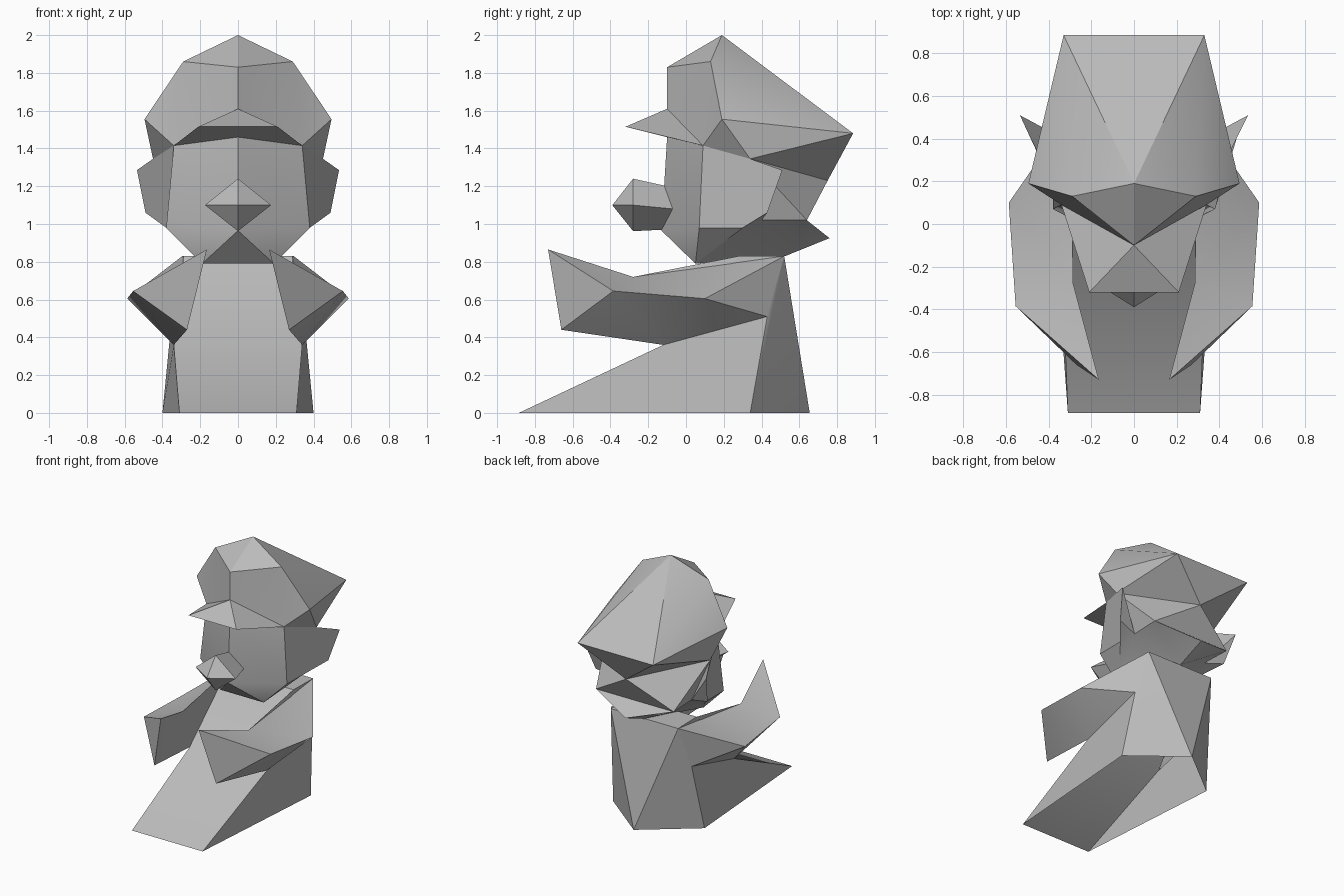
import bpy, bmesh, math

cube = bpy.data.objects.get("Cube")
if cube:
    bpy.data.objects.remove(cube)

grey = bpy.data.materials.new("plain_grey")
grey.use_nodes = True
colour = (0.5, 0.5, 0.5, 1)
grey.diffuse_color = colour
grey.node_tree.nodes["Principled BSDF"].inputs["Base Color"].default_value = colour


def build(name, points, faces):
    """Facets spelled by corner letters; a lowercase letter is the corner mirrored in x."""
    bm = bmesh.new()
    verts = {}

    def corner(letter):
        x, y, z = points[letter.upper()]
        key = letter if x else letter.upper()
        if key not in verts:
            verts[key] = bm.verts.new((x if key.isupper() else -x, y, z))
        return verts[key]

    for face in faces.split():
        for word in (face, face.swapcase()[::-1]):
            corners = [corner(c) for c in word]
            if not bm.faces.get(corners) and not any(
                    set(f.verts) == set(corners) for f in bm.faces):
                bm.faces.new(corners)
    bmesh.ops.recalc_face_normals(bm, faces=bm.faces)
    mesh = bpy.data.meshes.new(name)
    bm.to_mesh(mesh)
    bm.free()
    mesh.materials.append(grey)
    obj = bpy.data.objects.new(name, mesh)
    bpy.context.collection.objects.link(obj)
    bpy.ops.object.select_all(action='DESELECT')
    obj.select_set(True)
    bpy.context.view_layer.objects.active = obj
    bpy.ops.object.shade_smooth_by_angle(angle=math.radians(25))
    return obj


# corners where cap meets head
rim = {
    "H": (.34, .09, 1.415),   # temple
    "K": (.45, .34, 1.345),   # behind the temple
    "M": (0, .75, 1.23),      # nape
    "Q": (0, -.1, 1.46),      # forehead
}

# cap with crown, peak and swept back
build("cap", rim | {
    "A": (0, .19, 2), "B": (.29, .13, 1.86), "C": (.495, .19, 1.555),
    "D": (.33, .885, 1.48), "F": (0, -.1, 1.83), "G": (0, -.1, 1.61),
    "T": (.21, -.32, 1.515),
}, "AdD ABD BCD ABF BCH FBHG GTt GTH TtQ TQH CHK CKD DMK DdM")

# head with flared sides, chin and hair tail
build("head", rim | {
    "R": (0, -.13, .965), "J": (.38, .07, .98), "L": (.19, .05, .79),
    "X": (.535, .51, 1.285), "Y": (.49, .43, 1.06), "Z": (.38, .3, .98),
    "W": (.33, .4, 1.02), "N": (.34, .64, 1.02), "P": (0, .76, .925),
    "V": (0, .525, .83),
}, "QHJR RJL RLl HKXYZJ KXW XYW YZW KWN KNM MNn Nnp NWV NVP JZL ZWL WVL LlV")

# pointed nose
build("nose", {
    "F": (0, -.39, 1.1), "T": (0, -.28, 1.24), "S": (.175, -.28, 1.1),
    "B": (0, -.28, .962), "U": (0, -.1, 1.2), "V": (.1, -.07, 1.08),
    "W": (0, -.12, .97),
}, "FTS FSB TSVU SBWV")

# corners shared by torso and arms
sides = {
    "B": (.34, -.12, .36), "A": (.35, .43, .51),
    "S": (.295, .52, .83), "P": (.29, .28, .83),
}

# torso, open underneath
build("torso", sides | {
    "F": (.31, -.885, 0), "C": (.4, .34, 0), "O": (0, .655, 0),
}, "FfbB FBAC CAS CSO SsO BbpP PpsS")

# arms reaching forward
build("arms", sides | {
    "E": (.587, .1, .605), "G": (.555, -.385, .645), "I": (.285, -.28, .72),
    "T": (.165, -.73, .865), "L": (.27, -.66, .44),
}, "ITLB BIP ITG TLG LBG GBE EBA EAS IGE IES ISP")
